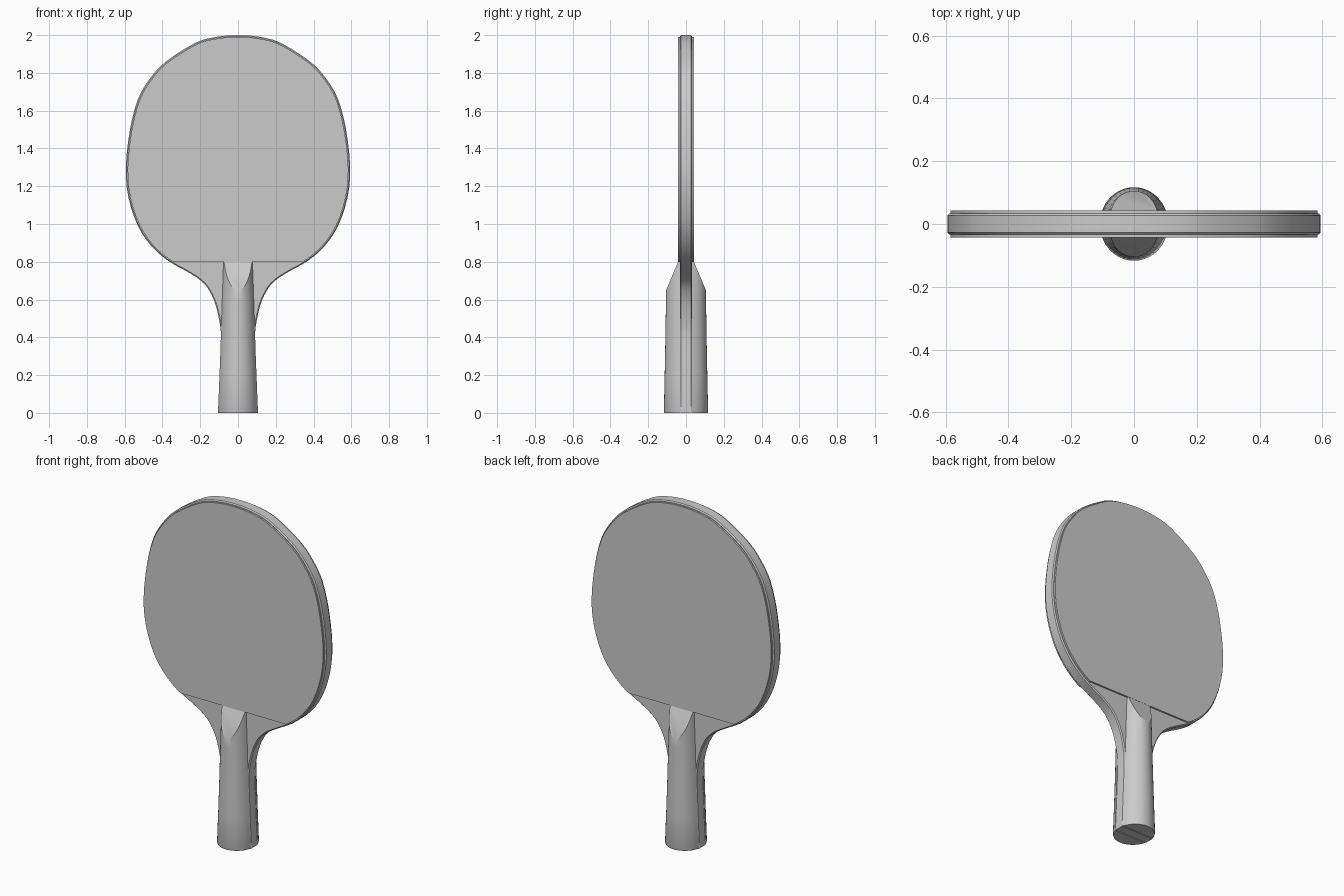
import bpy, bmesh, math
from mathutils import Vector

if "Cube" in bpy.data.objects:
    bpy.data.objects.remove(bpy.data.objects["Cube"])


def finish(bm, name, angle=25):
    bmesh.ops.recalc_face_normals(bm, faces=bm.faces)
    me = bpy.data.meshes.new(name)
    bm.to_mesh(me)
    bm.free()
    ob = bpy.data.objects.new(name, me)
    bpy.context.collection.objects.link(ob)
    bpy.ops.object.select_all(action='DESELECT')
    ob.select_set(True)
    bpy.context.view_layer.objects.active = ob
    bpy.ops.object.shade_smooth_by_angle(angle=math.radians(angle))
    return ob


def loft(rings):
    bm = bmesh.new()
    vs = [[bm.verts.new(p) for p in r] for r in rings]
    n = len(vs[0])
    for a, b in zip(vs, vs[1:]):
        for i in range(n):
            j = (i + 1) % n
            bm.faces.new((a[i], a[j], b[j], b[i]))
    bm.faces.new(vs[0])
    bm.faces.new(vs[-1])
    return bm


def cut(bm, co, no):
    """Remove everything on the normal side of a plane and cap the hole."""
    r = bmesh.ops.bisect_plane(bm, geom=bm.verts[:] + bm.edges[:] + bm.faces[:],
                               plane_co=co, plane_no=no, clear_outer=True)
    edges = [e for e in bm.edges if e.is_boundary]
    bmesh.ops.holes_fill(bm, edges=edges, sides=0)


def smooth_path(pts, steps=3):
    p = [Vector(q) for q in pts]
    p = [Vector((-p[1].x, p[1].y))] + p + [2 * p[-1] - p[-2]]
    out = []
    for i in range(1, len(p) - 2):
        a, b, c, d = p[i - 1:i + 3]
        for s in range(steps):
            t = s / steps
            out.append(0.5 * (2 * b + (c - a) * t + (2 * a - 5 * b + 4 * c - d) * t * t
                              + (3 * b - a - 3 * c + d) * t ** 3))
    return out + [p[-2]]


def inset(pts, d):
    out = []
    for i, p in enumerate(pts):
        t = (pts[(i + 1) % len(pts)] - pts[i - 1]).normalized()
        q = p + Vector((t.y, -t.x)) * d
        out.append(Vector((q.x, max(q.y, 0))))
    return out


def slab(outline, layers):
    return loft([[(p.x, y, p.y) for p in inset(outline, d)] for d, y in layers])


# Half outline of the wooden board, from top centre to the foot of the handle
half = smooth_path([(0, 2.0), (.12, 1.99), (.23, 1.957), (.386, 1.857), (.47, 1.765),
                    (.53, 1.66), (.572, 1.5), (.594, 1.3), (.58, 1.14), (.53, .99),
                    (.46, .885), (.37, .805), (.25, .737), (.18, .685), (.14, .625),
                    (.115, .56), (.096, .47), (.091, .4), (.098, .2), (.106, 0)])
outline = half + [Vector((-p.x, p.y)) for p in reversed(half[1:])]

# Blade with chamfered rim
finish(slab(outline, [(.006, -.033), (0, -.027), (0, .027), (.006, .033)]), "blade")

# Handle: z, half width, half depth
sections = [(0, .107, .114), (.008, .109, .117), (.2, .101, .113),
            (.4, .094, .109), (.6, .088, .106), (.8, .081, .103)]

for side, s in (("front", -1), ("back", 1)):
    # Rubber sheet, trimmed straight above the handle
    bm = slab(outline, [(.01, s * .032), (.01, s * .043)])
    cut(bm, (0, 0, .8), (0, 0, -1))
    finish(bm, side + "_rubber")

    # Rounded grip half with sloped thumb scoop
    rings = []
    for z, rx, ry in sections:
        a0 = math.asin(.032 / ry)
        angs = [a0 + (math.pi - 2 * a0) * i / 16 for i in range(17)]
        rings.append([(rx * math.cos(a), s * ry * math.sin(a), z) for a in angs])
    bm = loft(rings)
    cut(bm, (0, s * .105, .65), (0, s * .15, .063))
    finish(bm, side + "_grip")
